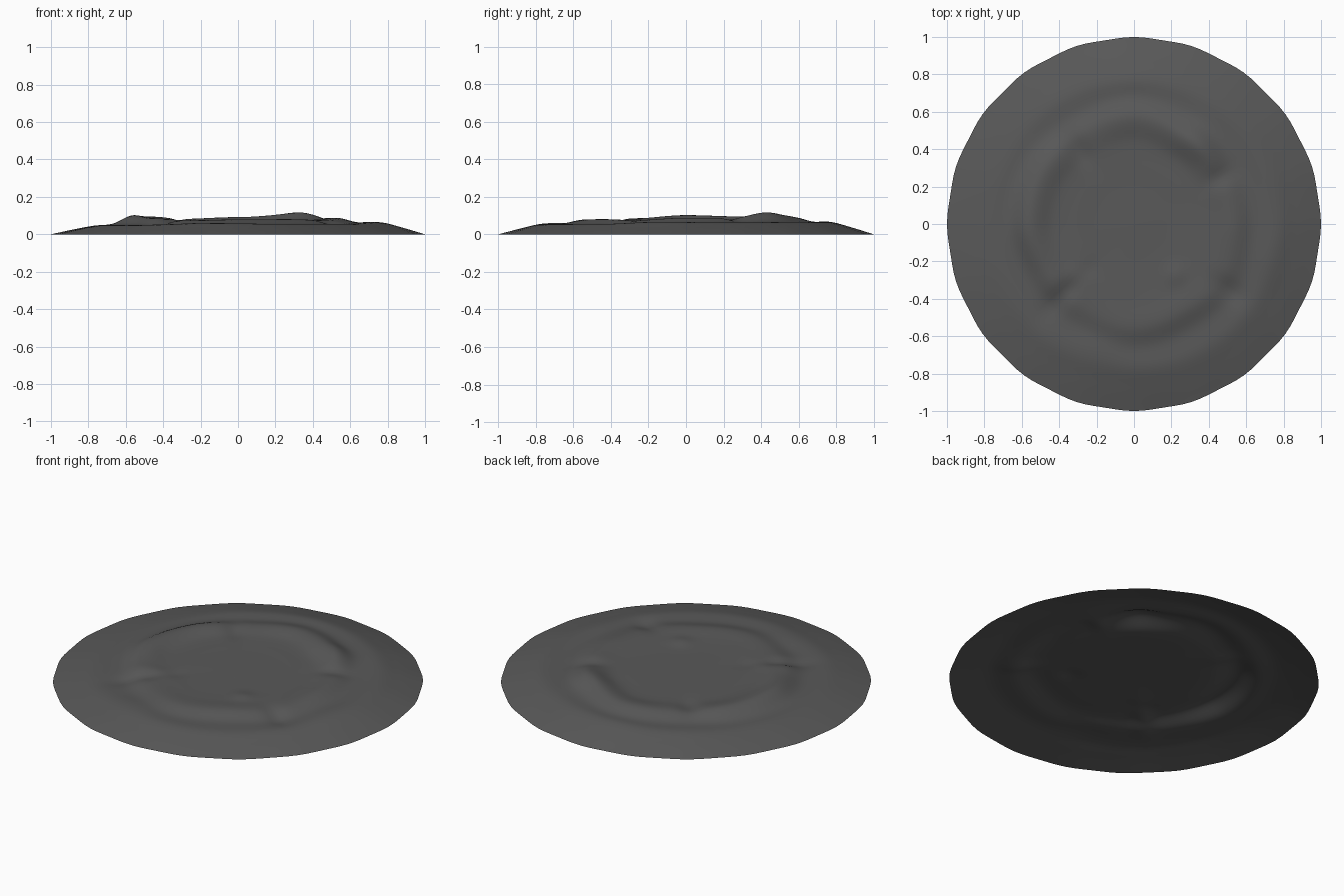
import bpy, bmesh, math

if "Cube" in bpy.data.objects:
    bpy.data.objects.remove(bpy.data.objects["Cube"], do_unlink=True)

SEGMENTS, RINGS = 120, 56

# Ridge radius, ridge height and shoulder height, every 30 degrees from +x
RIDGE_RADIUS = [.53, .52, .54, .57, .55, .56, .56, .53, .52, .55, .53, .55]
RIDGE_HEIGHT = [.088, .088, .105, .092, .083, .095, .102, .085, .073, .078, .08, .075]
SHOULDER = [.068, .068, .07, .072, .062, .052, .05, .052, .054, .06, .058, .06]

# Local lumps and creases: x, y, height, width along the radius, width across
LUMPS = [(.36, .42, .016, .09, .12), (.46, .25, -.014, .08, .05),
         (-.3, .4, -.014, .10, .05), (-.36, -.36, -.018, .16, .05),
         (.5, -.35, -.016, .10, .05), (.22, -.27, .010, .06, .06),
         (-.30, -.29, .012, .06, .06), (-.2, -.66, .008, .08, .16),
         (.68, -.2, .006, .08, .14)]


def around(table, angle):
    """Smoothly blend a table of values around the circle."""
    t = angle / math.tau * len(table)
    i = int(t)
    f = t - i
    f = f * f * (3 - 2 * f)
    return table[i % len(table)] * (1 - f) + table[(i + 1) % len(table)] * f


def along(points, r):
    """Hermite curve through the radial profile points."""
    def slope(k):
        a, b = points[max(k - 1, 0)], points[min(k + 1, len(points) - 1)]
        return (b[1] - a[1]) / (b[0] - a[0])
    for k in range(len(points) - 1):
        (r0, z0), (r1, z1) = points[k], points[k + 1]
        if r <= r1:
            w = r1 - r0
            t = (r - r0) / w
            return (z0 * (1 + 2 * t) * (1 - t) ** 2 + slope(k) * w * t * (1 - t) ** 2
                    + z1 * t * t * (3 - 2 * t) + slope(k + 1) * w * t * t * (t - 1))
    return 0


def height(r, angle):
    ridge, shoulder = around(RIDGE_RADIUS, angle), around(SHOULDER, angle)
    top = around(RIDGE_HEIGHT, angle)
    z = along([(0, .07), (.3, .07), (ridge - .13, .073), (ridge, top),
               (ridge + .11, shoulder * .6 + top * .26), (.77, shoulder * .92),
               (.87, shoulder * .56), (1, 0)], r)
    x, y = r * math.cos(angle), r * math.sin(angle)
    for lx, ly, h, radial, across in LUMPS:
        d = math.hypot(lx, ly)
        u = ((x - lx) * lx + (y - ly) * ly) / d
        v = ((y - ly) * lx - (x - lx) * ly) / d
        z += h * math.exp(-(u / radial) ** 2 - (v / across) ** 2) * min(1, (1 - r) * 5)
    return max(z, 0)


# Open mound sheet: a polar grid raised by the height rule
bm = bmesh.new()
centre = bm.verts.new((0, 0, height(0, 0)))
rings = []
for j in range(1, RINGS + 1):
    r = j / RINGS
    ring = []
    for i in range(SEGMENTS):
        a = math.tau * i / SEGMENTS
        edge = r * (1 - .006 * r ** 4 * (1 - math.cos(20 * a)) / 2)
        ring.append(bm.verts.new((edge * math.cos(a), edge * math.sin(a), height(r, a))))
    rings.append(ring)
for i in range(SEGMENTS):
    n = (i + 1) % SEGMENTS
    bm.faces.new((centre, rings[0][i], rings[0][n]))
    for inner, outer in zip(rings, rings[1:]):
        bm.faces.new((inner[i], outer[i], outer[n], inner[n]))
for face in bm.faces:
    face.smooth = True

mesh = bpy.data.meshes.new("ground_mound")
bm.to_mesh(mesh)
bm.free()
mound = bpy.data.objects.new("ground_mound", mesh)
bpy.context.collection.objects.link(mound)

# Dark grey earth colour
grey = bpy.data.materials.new("dark_grey")
grey.use_nodes = True
colour = (.1, .1, .1, 1)
grey.diffuse_color = colour
grey.node_tree.nodes["Principled BSDF"].inputs["Base Color"].default_value = colour
mesh.materials.append(grey)
